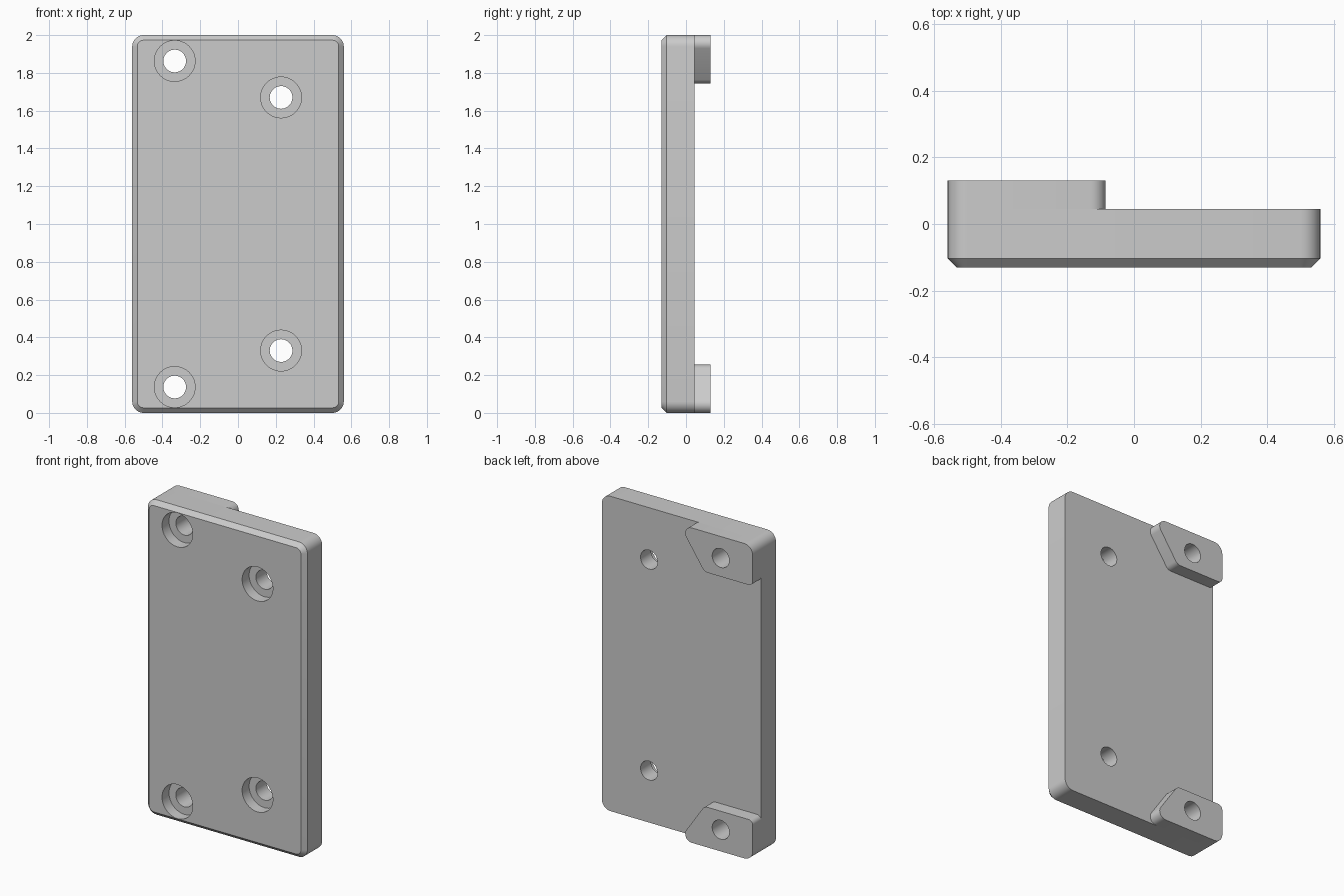
import bpy
import bmesh
import math
from mathutils import Vector

HALF_W, HEIGHT = 0.56, 2.0
FRONT, BACK, LUG_BACK = -0.13, 0.045, 0.13
CHAMFER, CORNER = 0.027, 0.06

if "Cube" in bpy.data.objects:
    bpy.data.objects.remove(bpy.data.objects["Cube"], do_unlink=True)

grey = bpy.data.materials.new("plain grey")
grey.use_nodes = True
grey.diffuse_color = (0.6, 0.6, 0.6, 1)
grey.node_tree.nodes["Principled BSDF"].inputs["Base Color"].default_value = (0.6, 0.6, 0.6, 1)


def rounded(corners, segments=8):
    """Outline in (x, z) from corners given as (x, z, fillet radius)."""
    outline = []
    for i, (x, z, r) in enumerate(corners):
        p = Vector((x, z))
        a = (Vector(corners[i - 1][:2]) - p).normalized()
        b = (Vector(corners[(i + 1) % len(corners)][:2]) - p).normalized()
        half = a.angle(b) / 2
        centre = p + (a + b).normalized() * (r / math.sin(half))
        start = p + a * (r / math.tan(half)) - centre
        end = p + b * (r / math.tan(half)) - centre
        sweep = math.pi - 2 * half
        for k in range(segments + 1):
            t = k / segments
            outline.append(centre + (start * math.sin((1 - t) * sweep)
                                     + end * math.sin(t * sweep)) / math.sin(sweep))
    return outline


def loft(name, sections):
    """Closed solid through (y, outline) sections with equal point counts."""
    bm = bmesh.new()
    loops = [[bm.verts.new((p.x, y, p.y)) for p in outline] for y, outline in sections]
    n = len(loops[0])
    for lower, upper in zip(loops, loops[1:]):
        for i in range(n):
            j = (i + 1) % n
            bm.faces.new((lower[i], lower[j], upper[j], upper[i]))
    bm.faces.new(loops[0])
    bm.faces.new(loops[-1])
    bmesh.ops.recalc_face_normals(bm, faces=bm.faces)
    mesh = bpy.data.meshes.new(name)
    bm.to_mesh(mesh)
    bm.free()
    mesh.materials.append(grey)
    obj = bpy.data.objects.new(name, mesh)
    bpy.context.collection.objects.link(obj)
    return obj


def plate_outline(inset):
    w, low, high, r = HALF_W - inset, inset, HEIGHT - inset, CORNER - inset
    return rounded([(-w, low, r), (w, low, r), (w, high, r), (-w, high, r)])


def circle(x, z, r, n=48):
    return [Vector((x + r * math.cos(k * math.tau / n),
                    z + r * math.sin(k * math.tau / n))) for k in range(n)]


# Plate with a chamfered front rim
plate = loft("plate", [(FRONT, plate_outline(CHAMFER)),
                       (FRONT + CHAMFER, plate_outline(0)),
                       (BACK, plate_outline(0))])

# Mounting lugs on the back, mirrored top to bottom
lug_corners = [(-HALF_W, 0, CORNER), (-0.045, 0, 0.045),
               (-0.22, 0.255, 0.045), (-HALF_W, 0.255, 0.03)]
lower = rounded(lug_corners)
upper = [Vector((p.x, HEIGHT - p.y)) for p in lower]
lower_lug = loft("lower_lug", [(BACK, lower), (LUG_BACK, lower)])
upper_lug = loft("upper_lug", [(BACK, upper), (LUG_BACK, upper)])
parts = [plate, lower_lug, upper_lug]

# Counterbored screw holes: stepped cutters
BORE, HOLE, FLOOR = 0.108, 0.06, FRONT + 0.07
cutters = []
for x, z in [(-0.335, 0.137), (0.228, 0.33)]:
    for height in (z, HEIGHT - z):
        wide, narrow = circle(x, height, BORE), circle(x, height, HOLE)
        cutter = loft("hole_cutter", [(FRONT - 0.1, wide), (FLOOR, wide),
                                      (FLOOR, narrow), (LUG_BACK + 0.1, narrow)])
        cutter.hide_render = True
        cutters.append((cutter, x, height))


def cut(part, cutter):
    mod = part.modifiers.new("hole", 'BOOLEAN')
    mod.operation = 'DIFFERENCE'
    mod.solver = 'EXACT'
    mod.object = cutter
    bpy.context.view_layer.objects.active = part
    bpy.ops.object.modifier_apply(modifier=mod.name)


for cutter, x, height in cutters:
    cut(plate, cutter)
    if x < 0:
        cut(lower_lug if height < HEIGHT / 2 else upper_lug, cutter)
for cutter, _, _ in cutters:
    bpy.data.objects.remove(cutter, do_unlink=True)

# Smooth fillets and bores, crisp edges elsewhere
bpy.ops.object.select_all(action='DESELECT')
for part in parts:
    part.select_set(True)
bpy.context.view_layer.objects.active = plate
bpy.ops.object.shade_smooth_by_angle(angle=math.radians(30))
